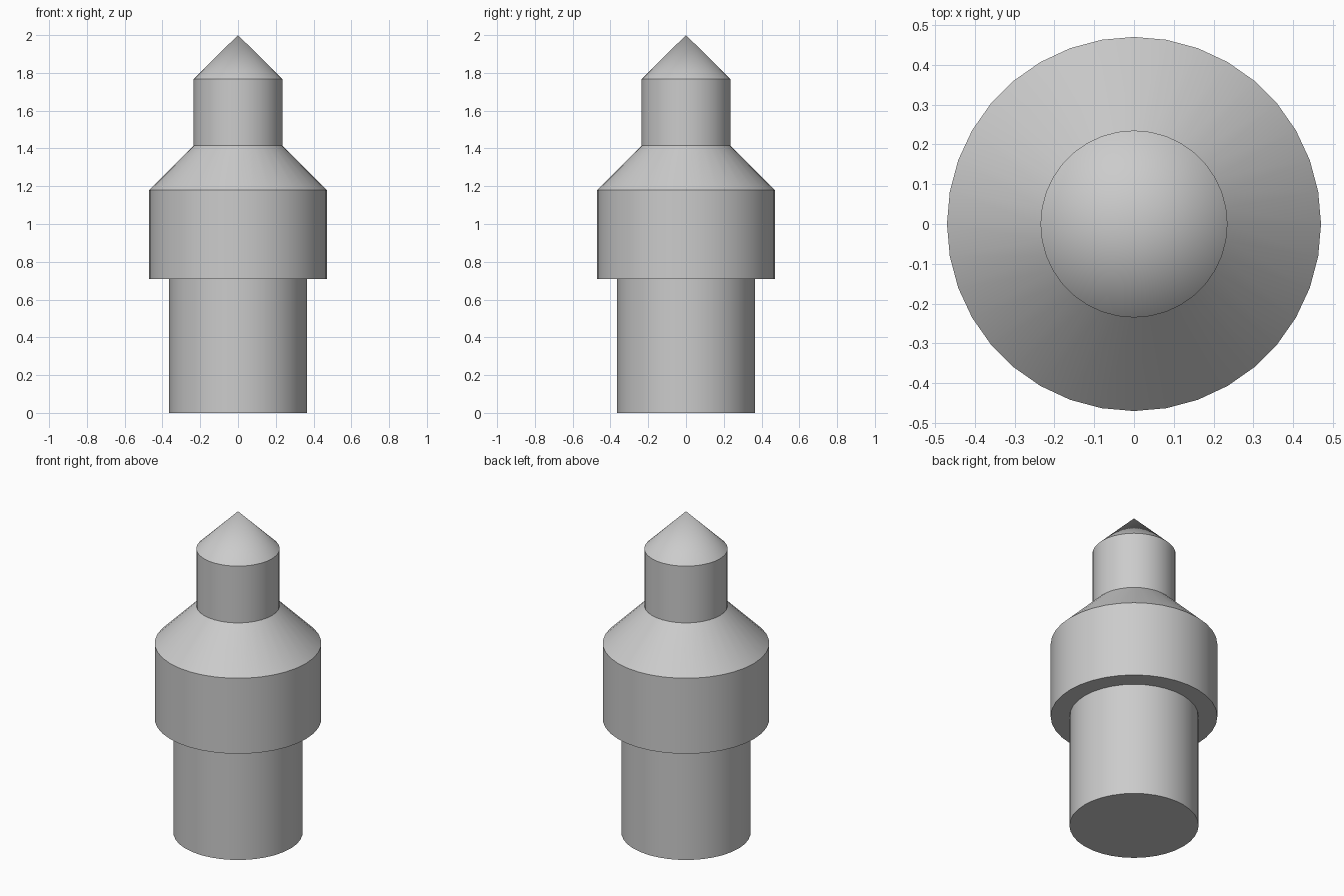
import bpy
import bmesh
from math import radians, tau

SIDES = 36

cube = bpy.data.objects.get("Cube")
if cube:
    bpy.data.objects.remove(cube, do_unlink=True)

# Plain grey metal
grey = bpy.data.materials.new("grey_metal")
grey.use_nodes = True
colour = (0.6, 0.6, 0.6, 1)
grey.diffuse_color = colour
grey.node_tree.nodes["Principled BSDF"].inputs["Base Color"].default_value = colour


def lathe(name, profile):
    """Turn a (radius, height) profile around the z axis."""
    bm = bmesh.new()
    verts = [bm.verts.new((r, 0, z)) for r, z in profile]
    edges = [bm.edges.new(pair) for pair in zip(verts, verts[1:])]
    bmesh.ops.spin(bm, geom=verts + edges, cent=(0, 0, 0), axis=(0, 0, 1),
                   angle=tau, steps=SIDES)
    bmesh.ops.remove_doubles(bm, verts=bm.verts, dist=0.0001)
    bmesh.ops.recalc_face_normals(bm, faces=bm.faces)
    mesh = bpy.data.meshes.new(name)
    bm.to_mesh(mesh)
    bm.free()
    mesh.materials.append(grey)
    obj = bpy.data.objects.new(name, mesh)
    bpy.context.collection.objects.link(obj)
    bpy.ops.object.select_all(action="DESELECT")
    obj.select_set(True)
    bpy.context.view_layer.objects.active = obj
    bpy.ops.object.shade_smooth_by_angle(angle=radians(30))
    return obj


shank, collar, neck = 0.364, 0.47, 0.235  # radii

lathe("turned_pin", [
    (0, 0), (shank, 0), (shank, 0.71),        # shank
    (collar, 0.71), (collar, 1.18),           # collar
    (neck, 1.415), (neck, 1.768),             # sloped shoulder and neck
    (0, 2),                                   # pointed tip
])
